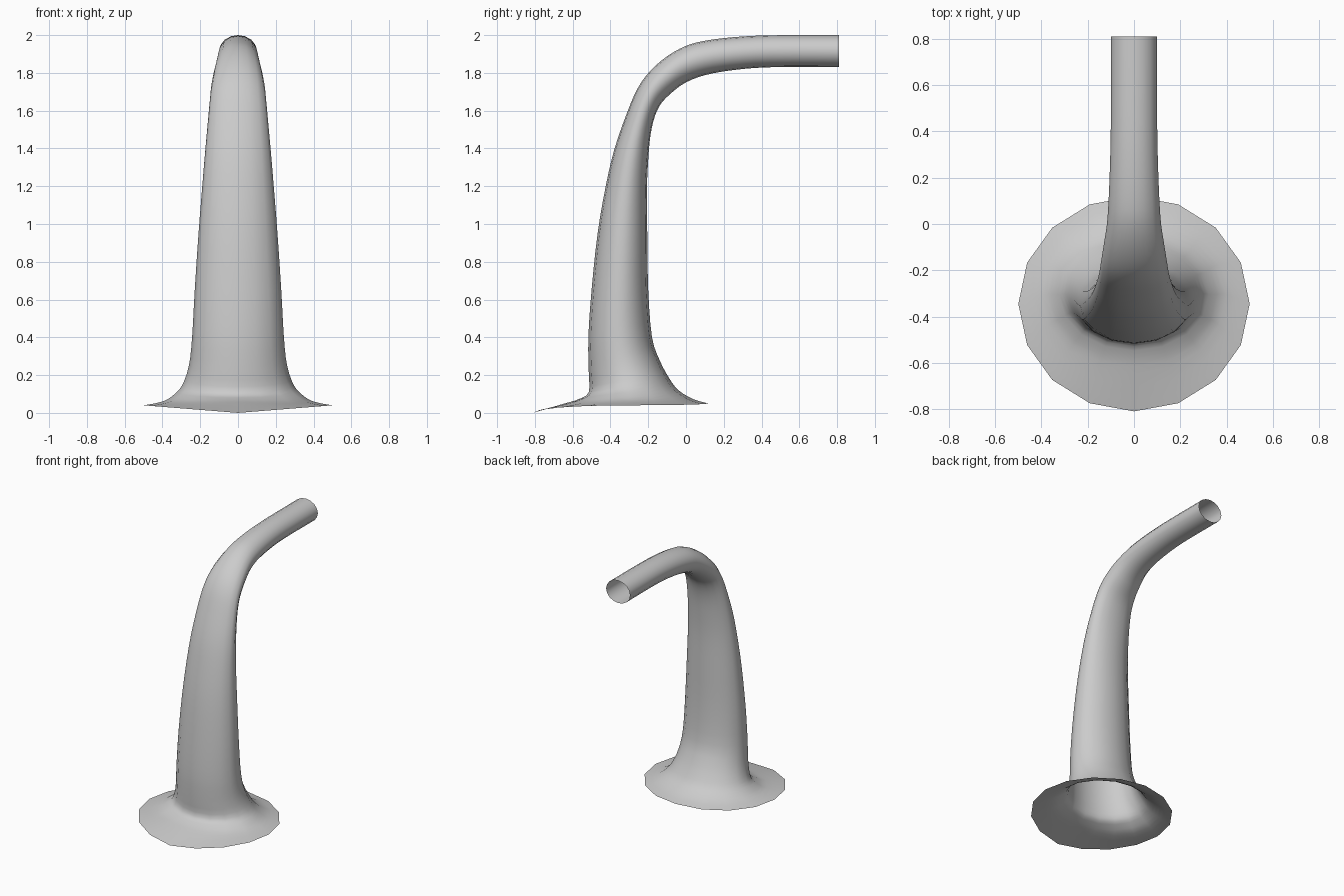
import bpy, bmesh
from math import sin, cos, pi
from mathutils import Vector

if "Cube" in bpy.data.objects:
    bpy.data.objects.remove(bpy.data.objects["Cube"])

SIDES, STEPS = 16, 3

# Cross-sections: front y, z / back y, z / half width
SECTIONS = [
    (-.65, .048, .04, .072, .40), (-.57, .072, -.04, .12, .34),
    (-.515, .11, -.09, .185, .295), (-.515, .22, -.14, .28, .26),
    (-.517, .40, -.18, .40, .243), (-.50, .65, -.20, .65, .229),
    (-.468, .95, -.205, .95, .209), (-.425, 1.20, -.207, 1.18, .19),
    (-.378, 1.40, -.20, 1.34, .175), (-.308, 1.60, -.188, 1.47, .16),
    (-.255, 1.72, -.165, 1.57, .15), (-.19, 1.81, -.13, 1.64, .142),
    (-.10, 1.888, -.07, 1.70, .13), (0, 1.943, 0, 1.75, .117),
    (.10, 1.97, .10, 1.788, .11), (.25, 1.989, .25, 1.815, .104),
    (.45, 1.999, .45, 1.83, .10), (.81, 2.0, .81, 1.83, .10),
]


def section_ring(fy, fz, by, bz, w):
    front, back = Vector((0, fy, fz)), Vector((0, by, bz))
    mid, half = (front + back) / 2, (front - back) / 2
    return [mid + half * cos(a) + Vector((w * sin(a), 0, 0)) for a in angles]


def spline(p0, p1, p2, p3, t):
    return (p1 * 2 + (p2 - p0) * t + (p0 * 2 - p1 * 5 + p2 * 4 - p3) * t * t
            + (p1 * 3 - p0 - p2 * 3 + p3) * t ** 3) / 2


angles = [2 * pi * i / SIDES for i in range(SIDES)]

# Flared rim, dipping to the floor at the front
rim = []
for a in angles:
    end_z = 0.0 if cos(a) > 0 else .05
    rim.append(Vector((.5 * sin(a), -.345 - .465 * cos(a),
                       end_z + (.04 - end_z) * abs(sin(a)))))
rings = [rim] + [section_ring(*s) for s in SECTIONS]

# Smoothly interpolated rings along the bent pipe
fine = []
last = len(rings) - 1
for i in range(last):
    quad = [rings[max(0, min(last, i + k))] for k in (-1, 0, 1, 2)]
    for s in range(STEPS):
        fine.append([spline(*p, s / STEPS) for p in zip(*quad)])
fine.append(rings[-1])

# Open, single-skin tube
bm = bmesh.new()
verts = [[bm.verts.new(p) for p in ring] for ring in fine]
for lo, hi in zip(verts, verts[1:]):
    for j in range(SIDES):
        k = (j + 1) % SIDES
        bm.faces.new((lo[j], lo[k], hi[k], hi[j])).smooth = True
mesh = bpy.data.meshes.new("flared_bent_pipe")
bm.to_mesh(mesh)
bm.free()
bpy.context.collection.objects.link(bpy.data.objects.new("flared_bent_pipe", mesh))
